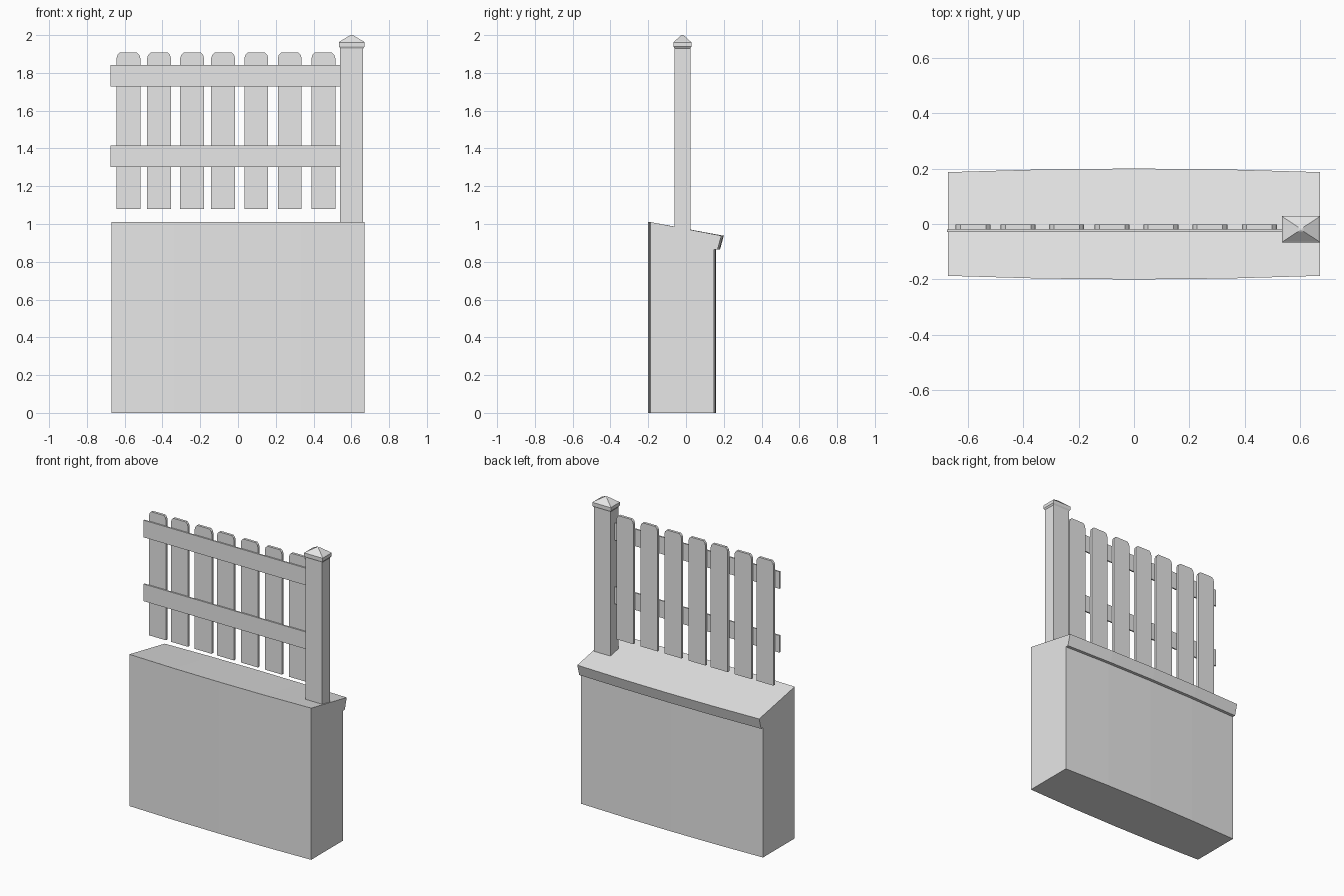
import bpy, bmesh

if "Cube" in bpy.data.objects:
    bpy.data.objects.remove(bpy.data.objects["Cube"])

grey = bpy.data.materials.new("plain grey")
grey.diffuse_color = (0.8, 0.8, 0.8, 1)
grey.use_nodes = True
grey.node_tree.nodes["Principled BSDF"].inputs["Base Color"].default_value = grey.diffuse_color


def loft(name, rings):
    """Join equal-length rings of points into a closed solid."""
    bm = bmesh.new()
    loops = [[bm.verts.new(p) for p in ring] for ring in rings]
    n = len(loops[0])
    for a, b in zip(loops, loops[1:]):
        for i in range(n):
            j = (i + 1) % n
            bm.faces.new((a[i], a[j], b[j], b[i]))
    bm.faces.new(loops[0])
    bm.faces.new(loops[-1])
    bmesh.ops.recalc_face_normals(bm, faces=bm.faces)
    mesh = bpy.data.meshes.new(name)
    bm.to_mesh(mesh)
    bm.free()
    mesh.materials.append(grey)
    obj = bpy.data.objects.new(name, mesh)
    bpy.context.collection.objects.link(obj)
    return obj


def rect(cx, cy, hx, hy, z):
    return [(cx - hx, cy - hy, z), (cx + hx, cy - hy, z),
            (cx + hx, cy + hy, z), (cx - hx, cy + hy, z)]


# Bowed wall with a sloping top and an overhanging rear lip
section = [(-0.187, 0), (0.147, 0), (0.147, 0.865), (0.167, 0.865),
           (0.187, 0.938), (-0.187, 1.01)]
half = 0.67
rings = []
for k in range(5):
    x = half * (k / 2 - 1)
    bow = 0.013 * (1 - (x / half) ** 2)
    rings.append([(x, y + (bow if y > 0 else -bow), z) for y, z in section])
loft("wall", rings)

# Post, sunk slightly into the wall
px, py = 0.602, -0.019
loft("post", [rect(px, py, 0.061, 0.042, z) for z in (0.93, 1.95)])

# Post cap: flared underside, short rim, pyramid with a blunt tip
loft("post_cap", [rect(px, py, hx, hy, z) for hx, hy, z in
                  ((0.061, 0.042, 1.93), (0.068, 0.048, 1.94),
                   (0.068, 0.048, 1.962), (0.062, 0.042, 1.967),
                   (0.010, 0.008, 1.998), (0.004, 0.003, 2.0))])

# Pickets with clipped top corners
outline = [(-0.063, 1.08), (0.063, 1.08), (0.063, 1.877), (0.058, 1.895),
           (0.046, 1.907), (-0.046, 1.907), (-0.058, 1.895), (-0.063, 1.877)]
for i, cx in enumerate((-0.58, -0.418, -0.243, -0.079, 0.097, 0.274, 0.452)):
    loft(f"picket_{i + 1}", [[(cx + x, y, z) for x, z in outline]
                             for y in (-0.019, -0.002)])

# Rails across the front of the pickets
for name, z0, z1 in (("lower_rail", 1.302, 1.416), ("upper_rail", 1.727, 1.841)):
    loft(name, [rect(-0.0675, -0.0235, 0.6075, 0.0045, z) for z in (z0, z1)])
